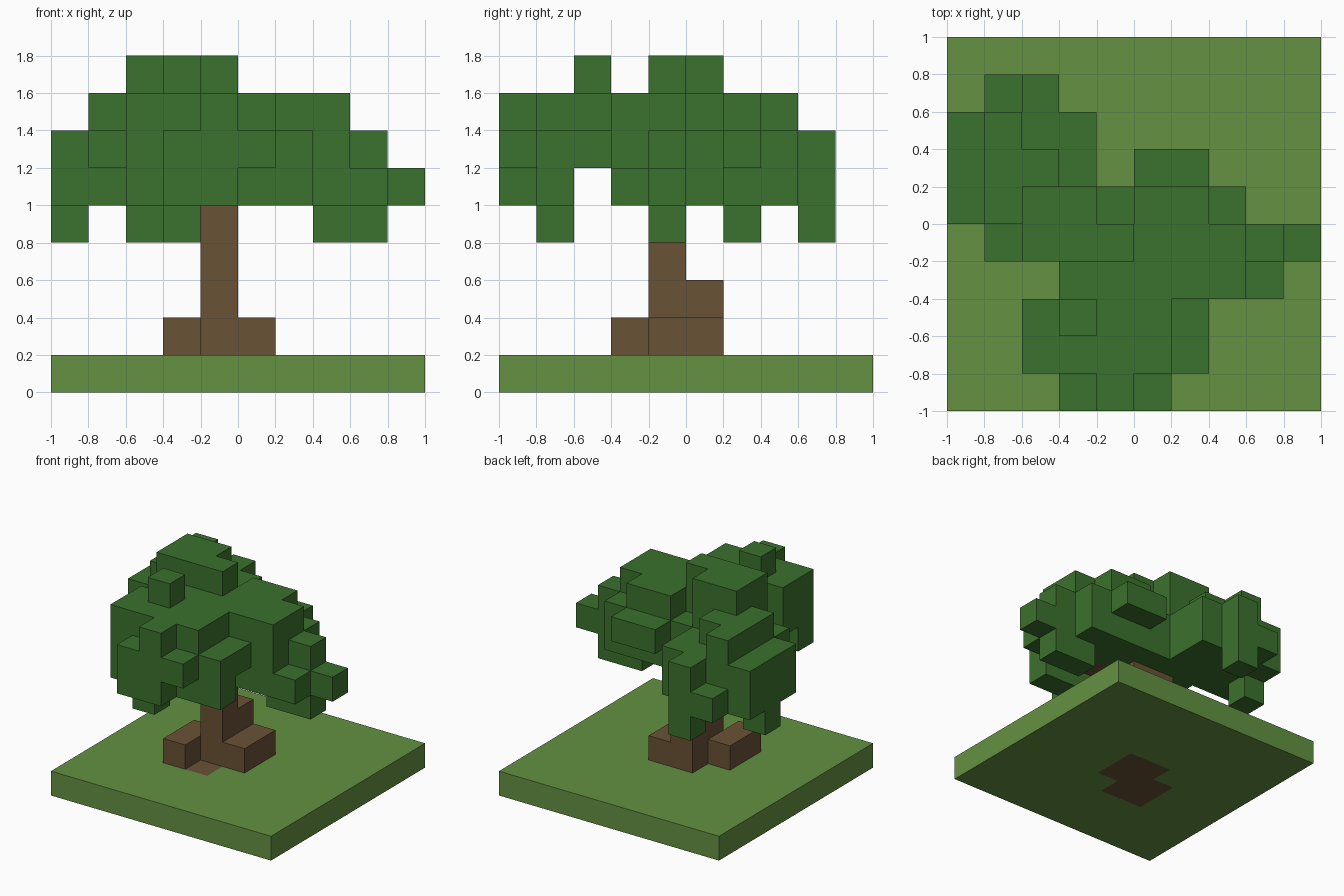
import bpy
import bmesh
from mathutils import Vector

old = bpy.data.objects.get("Cube")
if old:
    bpy.data.objects.remove(old, do_unlink=True)

CELL = 0.2
AXES = [Vector(a) for a in ((1, 0, 0), (0, 1, 0), (0, 0, 1))]


def make_material(name, colour):
    mat = bpy.data.materials.new(name)
    mat.use_nodes = True
    mat.diffuse_color = (*colour, 1)
    mat.node_tree.nodes["Principled BSDF"].inputs["Base Color"].default_value = (*colour, 1)
    return mat


def block(x, y, z, w=1, d=1, h=1):
    """Grid cells of a block: corner cell, then width, depth and height."""
    return {(i, j, k) for i in range(x, x + w)
            for j in range(y, y + d) for k in range(z, z + h)}


def join(*blocks):
    return set().union(*blocks)


def build(name, cells, solid, mat):
    """Skin the cells with square faces wherever no neighbour covers them."""
    bm = bmesh.new()
    for cell in sorted(cells):
        centre = Vector(cell) + Vector((0.5, 0.5, 0.5))
        for n, axis in enumerate(AXES):
            u, v = AXES[(n + 1) % 3] / 2, AXES[(n + 2) % 3] / 2
            for side in (1, -1):
                if tuple(int(c) for c in Vector(cell) + axis * side) in solid:
                    continue
                mid = centre + axis * side / 2
                ring = [mid - u - v, mid + u - v, mid + u + v, mid - u + v]
                verts = [bm.verts.new(((p.x - 5) * CELL, (p.y - 5) * CELL, p.z * CELL))
                         for p in ring[::side]]
                bm.faces.new(verts)
    bmesh.ops.remove_doubles(bm, verts=bm.verts, dist=CELL / 100)
    mesh = bpy.data.meshes.new(name)
    bm.to_mesh(mesh)
    bm.free()
    mesh.materials.append(mat)
    obj = bpy.data.objects.new(name, mesh)
    bpy.context.collection.objects.link(obj)
    return obj


# Trunk: roots that reach through the ground, stem and two branch stubs
trunk = join(
    block(4, 4, 0, h=6),
    block(3, 3, 0, d=2, h=2),
    block(5, 4, 0, d=2, h=2),
    block(4, 5, 0, h=3),
    block(4, 3, 0),
    block(3, 4, 4),
    block(4, 3, 5, w=2),
)

# Ground slab, with the roots set into it
ground = block(0, 0, 0, w=10, d=10) - trunk

# Middle of the crown, with its raised top and side twigs
crown_middle = join(
    block(3, 3, 5, w=5, d=2, h=3),
    block(2, 4, 5, w=2, d=2, h=4),
    block(4, 4, 8),
    block(4, 5, 5, h=2),
    block(5, 5, 5, w=2, h=3),
    block(7, 5, 5, h=2),
    block(5, 6, 6, w=2),
    block(8, 3, 5),
    block(7, 4, 4),
    block(8, 4, 4, h=3),
    block(9, 4, 5),
    block(1, 4, 6),
)

# Front bough
crown_front = join(
    block(2, 1, 6, w=4, d=2, h=2),
    block(2, 1, 5, w=5),
    block(6, 1, 6, d=2),
    block(3, 0, 5, h=2),
    block(4, 0, 5, h=3),
    block(5, 0, 6),
    block(3, 2, 8),
    block(3, 1, 4),
)

# Back bough with hanging tips
crown_back = join(
    block(0, 5, 5, d=3, h=2),
    block(1, 5, 5, d=3, h=3),
    block(2, 6, 5, h=3),
    block(2, 6, 5, w=2, d=2, h=2),
    block(2, 8, 4, h=3),
    block(1, 8, 5),
    block(0, 6, 4),
)

crown = join(crown_middle, crown_front, crown_back) - trunk
solid = join(ground, trunk, crown)

build("ground", ground, solid, make_material("grass green", (0.125, 0.283, 0.054)))
build("trunk", trunk, solid, make_material("bark brown", (0.141, 0.084, 0.036)))
build("leaf_crown", crown, solid, make_material("leaf green", (0.044, 0.165, 0.026)))
